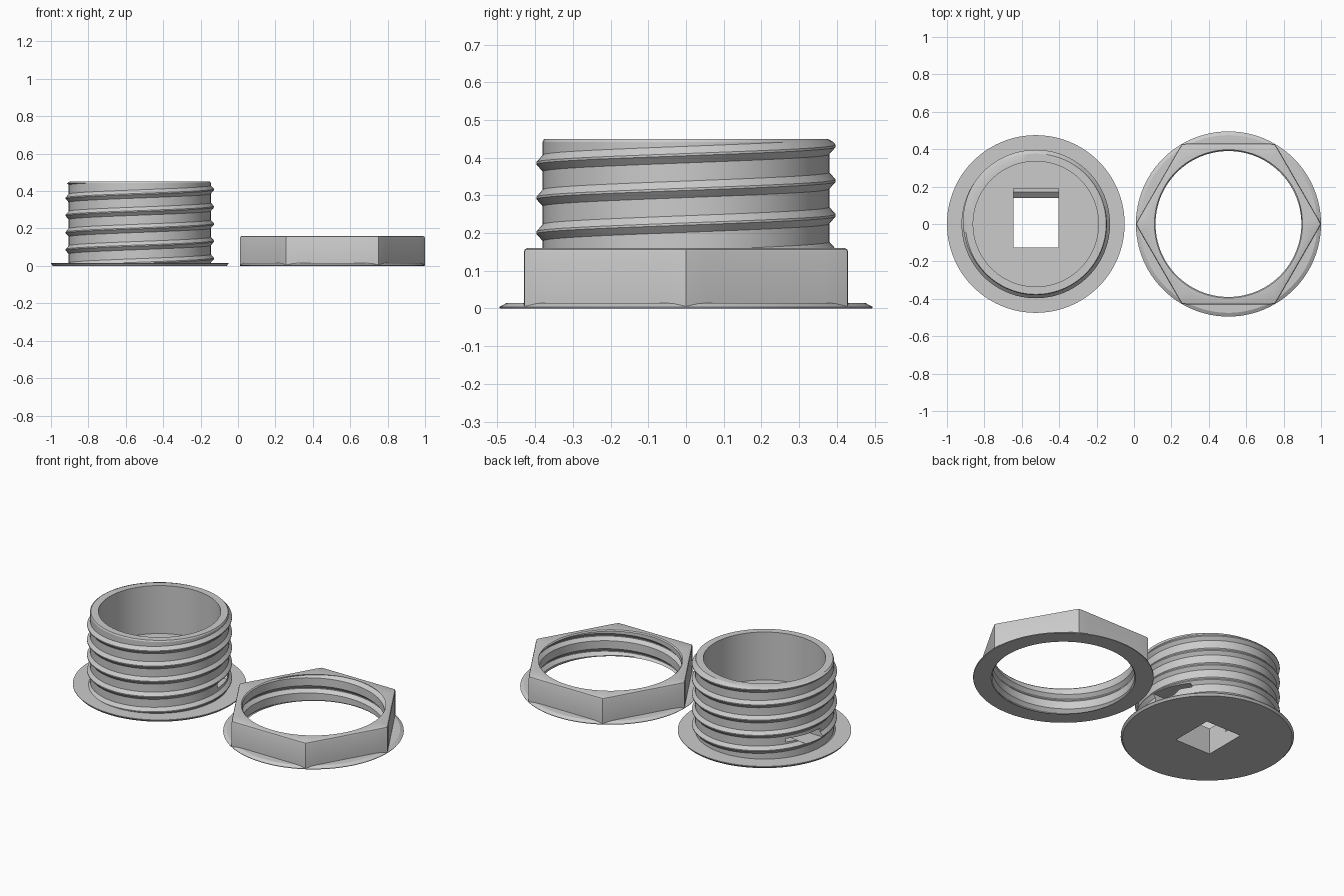
import bpy
import bmesh
from math import pi, sin, cos, floor

cube = bpy.data.objects.get("Cube")
if cube:
    bpy.data.objects.remove(cube)

SEGMENTS = 96
PITCH = 0.092
PHASE = 0.04          # height of a thread crest at angle zero
HALF_BASE, HALF_CREST = 0.022, 0.003

grey = bpy.data.materials.new("plain grey")
grey.use_nodes = True
colour = (0.6, 0.6, 0.6, 1)
grey.diffuse_color = colour
grey.node_tree.nodes["Principled BSDF"].inputs["Base Color"].default_value = colour


def finish(obj):
    obj.data.materials.clear()
    obj.data.materials.append(grey)
    bpy.ops.object.select_all(action='DESELECT')
    obj.select_set(True)
    bpy.context.view_layer.objects.active = obj
    bpy.ops.object.shade_smooth_by_angle(angle=pi / 7)


def add_object(name, bm):
    bmesh.ops.recalc_face_normals(bm, faces=bm.faces)
    mesh = bpy.data.meshes.new(name)
    bm.to_mesh(mesh)
    bm.free()
    obj = bpy.data.objects.new(name, mesh)
    bpy.context.collection.objects.link(obj)
    return obj


def thread_rows(angle, low, high, root, crest):
    """Profile of a right-handed helical ridge at one angle, cut at low and high."""
    rows = []
    base = PHASE + PITCH * angle / (2 * pi)
    for turn in range(-3, 7):
        for step in (-HALF_BASE, -HALF_CREST, HALF_CREST, HALF_BASE):
            z = min(max(base + PITCH * turn + step, low), high)
            away = (z - base) / PITCH
            away = abs(away - floor(away + 0.5)) * PITCH
            rise = (HALF_BASE - away) / (HALF_BASE - HALF_CREST)
            rows.append((root + (crest - root) * min(max(rise, 0), 1), z))
    return rows


def threaded_lathe(name, centre_x, profile):
    """Spin a closed profile that may change with the angle."""
    bm = bmesh.new()
    columns = []
    for i in range(SEGMENTS + 1):
        a = 2 * pi * i / SEGMENTS
        columns.append([bm.verts.new((centre_x + r * cos(a), r * sin(a), z))
                        for r, z in profile(a)])
    for left, right in zip(columns, columns[1:]):
        for j in range(len(left)):
            bm.faces.new((left[j - 1], right[j - 1], right[j], left[j]))
    bmesh.ops.remove_doubles(bm, verts=bm.verts, dist=0.00005)
    loose = [e for e in bm.edges if not e.link_faces]
    bmesh.ops.delete(bm, geom=loose, context='EDGES')
    return add_object(name, bm)


def prism_x(name, x0, x1, outline):
    """Extrude a y-z outline along x."""
    bm = bmesh.new()
    face = bm.faces.new([bm.verts.new((x0, y, z)) for y, z in outline])
    moved = bmesh.ops.extrude_face_region(bm, geom=[face])["geom"]
    verts = [v for v in moved if isinstance(v, bmesh.types.BMVert)]
    bmesh.ops.translate(bm, verts=verts, vec=(x1 - x0, 0, 0))
    return add_object(name, bm)


def cut(obj, cutter):
    cutter.hide_render = True
    mod = obj.modifiers.new("cut", 'BOOLEAN')
    mod.operation = 'DIFFERENCE'
    mod.solver = 'EXACT'
    mod.object = cutter
    graph = bpy.context.evaluated_depsgraph_get()
    mesh = bpy.data.meshes.new_from_object(obj.evaluated_get(graph))
    obj.modifiers.clear()
    obj.data = mesh
    bpy.data.objects.remove(cutter)


# Threaded cup with a wide thin flange and a thick floor
def bushing_profile(a):
    return thread_rows(a, 0.015, 0.442, 0.38, 0.397) + [
        (0.376, 0.45), (0.335, 0.45), (0.335, 0.16), (0, 0.16),
        (0, 0), (0.465, 0), (0.475, 0.012), (0.475, 0.015)]


bushing = threaded_lathe("threaded_bushing", -0.525, bushing_profile)

# Stepped opening through the floor
cut(bushing, prism_x("floor_opening_cutter", -0.645, -0.405, [
    (-0.125, -0.05), (0.138, -0.05), (0.138, 0.12), (0.19, 0.12),
    (0.19, 0.2), (-0.125, 0.2)]))

# Sideways slot with a ramp, leaving through both side walls
cut(bushing, prism_x("side_slot_cutter", -1.1, 0.05, [
    (0.01, 0.082), (0.138, 0.082), (0.17, 0.11), (0.23, 0.11),
    (0.23, 0.13), (0.01, 0.13)]))
finish(bushing)


# Hexagonal nut with a round-edged washer flange
def nut_profile(a):
    flat = 0.43 / cos(a % (pi / 3) - pi / 6)
    hexagon = min(flat, 0.4945)
    shoulder = max(hexagon, 0.475)
    shoulder_z = 0.015 - (shoulder - 0.475) * 0.5
    return thread_rows(a, 0.006, 0.154, 0.39, 0.41) + [
        (0.396, 0.16), (hexagon - 0.01, 0.16), (hexagon - 0.003, 0.157),
        (hexagon, 0.15), (hexagon, shoulder_z), (shoulder, shoulder_z),
        (0.495, 0.004), (0.493, 0), (0.396, 0)]


finish(threaded_lathe("hex_nut", 0.505, nut_profile))
